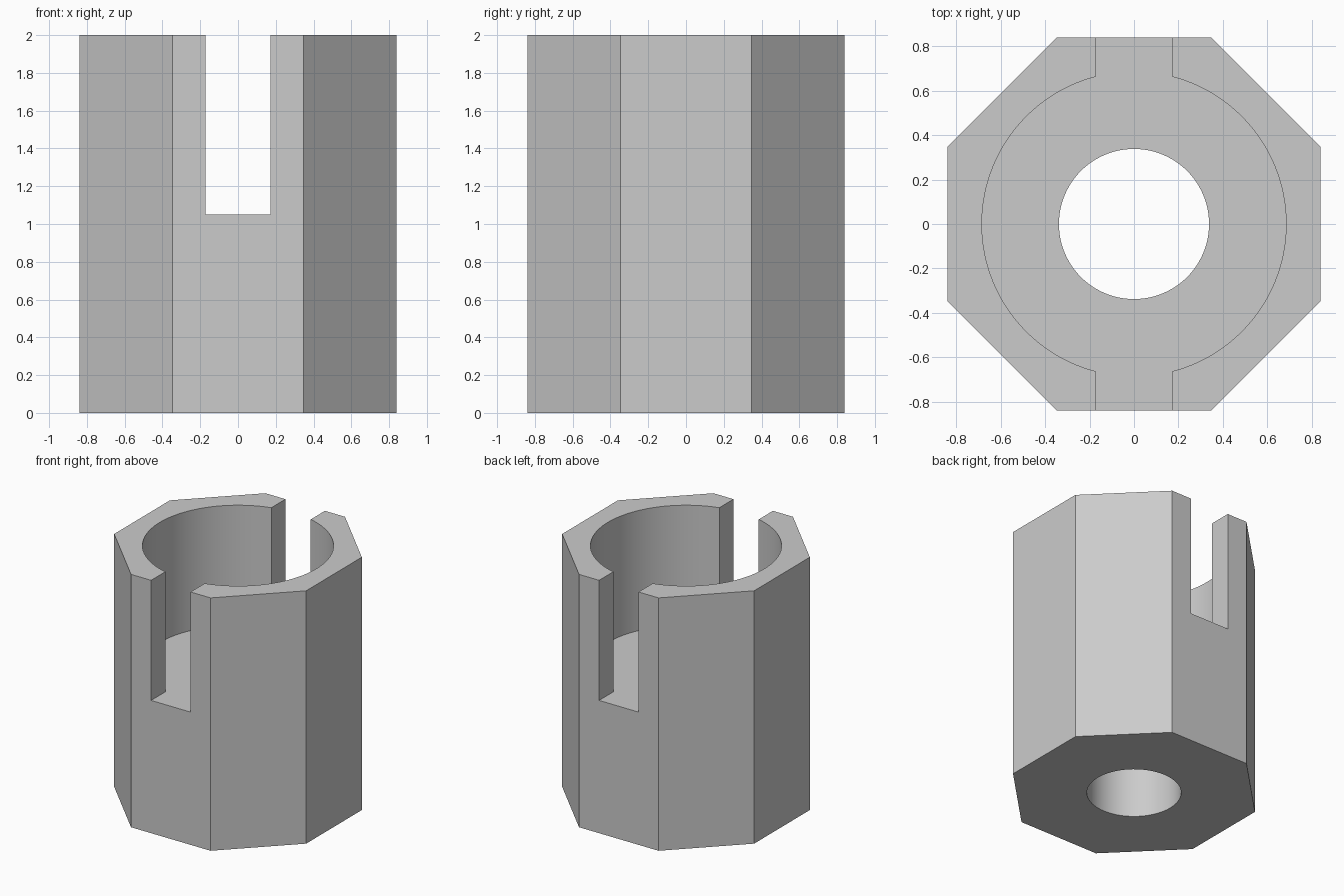
import bpy
import math

cube = bpy.data.objects.get("Cube")
if cube:
    bpy.data.objects.remove(cube, do_unlink=True)

HEIGHT = 2.0
APOTHEM = 0.84
FLOOR = 1.05          # shared level of the slot and socket floors
SOCKET_R, HOLE_R = 0.685, 0.338
SLOT_WIDTH = 0.345

grey = bpy.data.materials.new("plain grey")
grey.use_nodes = True
colour = (0.6, 0.6, 0.6, 1)
grey.diffuse_color = colour
grey.node_tree.nodes["Principled BSDF"].inputs["Base Color"].default_value = colour


def prism(name, sides, radius, bottom, top, turn=0.0):
    bpy.ops.mesh.primitive_cylinder_add(
        vertices=sides, radius=radius, depth=top - bottom,
        location=(0, 0, (top + bottom) / 2), rotation=(0, 0, turn))
    obj = bpy.context.object
    obj.name = name
    obj.data.materials.append(grey)
    bpy.ops.object.transform_apply(location=True, rotation=True, scale=True)
    return obj


def cut(body, cutter):
    mod = body.modifiers.new(cutter.name, 'BOOLEAN')
    mod.operation = 'DIFFERENCE'
    mod.solver = 'EXACT'
    mod.object = cutter
    bpy.context.view_layer.objects.active = body
    bpy.ops.object.modifier_apply(modifier=mod.name)
    bpy.data.objects.remove(cutter, do_unlink=True)


# Octagonal sleeve with flats facing the axes
sleeve = prism("octagonal_sleeve", 8, APOTHEM / math.cos(math.pi / 8),
               0, HEIGHT, math.pi / 8)

# Through hole and wide upper socket
cut(sleeve, prism("through_hole", 96, HOLE_R, -0.5, HEIGHT + 0.5))
cut(sleeve, prism("upper_socket", 128, SOCKET_R, FLOOR, HEIGHT + 0.5))

# Slot running front to back through both walls
bpy.ops.mesh.primitive_cube_add(size=1, location=(0, 0, FLOOR + 1))
slot = bpy.context.object
slot.name = "cross_slot"
slot.scale = (SLOT_WIDTH, 3, 2)
slot.data.materials.append(grey)
bpy.ops.object.transform_apply(location=True, rotation=True, scale=True)
cut(sleeve, slot)

# Smooth bores, crisp corners
bpy.ops.object.select_all(action='DESELECT')
sleeve.select_set(True)
bpy.context.view_layer.objects.active = sleeve
bpy.ops.object.shade_smooth_by_angle(angle=math.radians(30))
